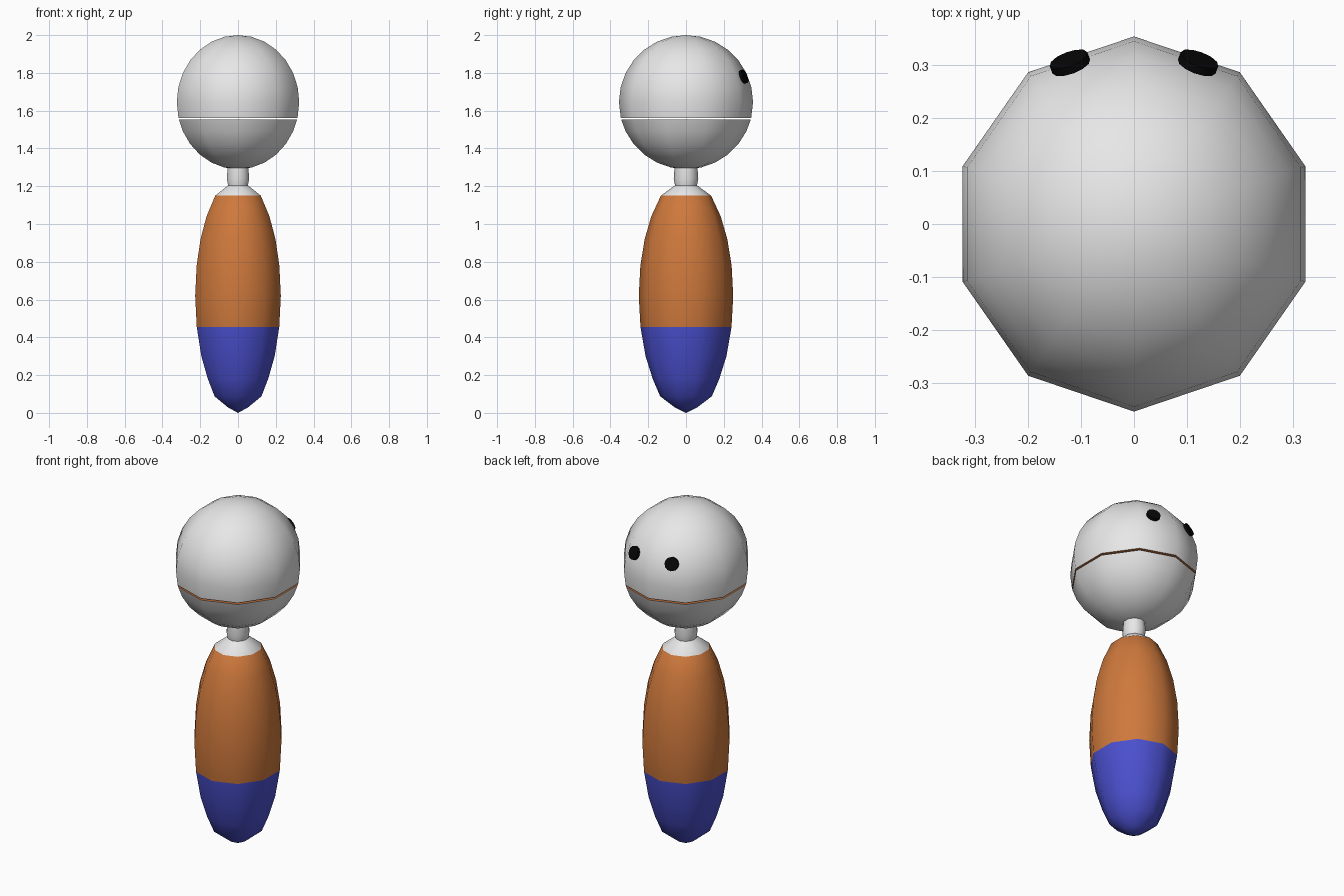
import bpy, bmesh, math
from mathutils import Vector

if "Cube" in bpy.data.objects:
    bpy.data.objects.remove(bpy.data.objects["Cube"])


def material(name, rgb):
    m = bpy.data.materials.new(name)
    m.diffuse_color = (*rgb, 1)
    m.use_nodes = True
    m.node_tree.nodes["Principled BSDF"].inputs["Base Color"].default_value = m.diffuse_color
    return m


WHITE = material("pale grey", (0.8, 0.8, 0.8))
ORANGE = material("orange", (0.62, 0.19, 0.045))
BLUE = material("blue", (0.07, 0.08, 0.62))
BLACK = material("black", (0.002, 0.002, 0.002))
SIDES = 10


def finish(name, bm, mats, rule):
    bmesh.ops.recalc_face_normals(bm, faces=bm.faces[:])
    for f in bm.faces:
        f.normal_update()
        f.material_index = rule(f)
    me = bpy.data.meshes.new(name)
    bm.to_mesh(me)
    bm.free()
    ob = bpy.data.objects.new(name, me)
    bpy.context.collection.objects.link(ob)
    for m in mats:
        me.materials.append(m)
    bpy.ops.object.select_all(action='DESELECT')
    ob.select_set(True)
    bpy.context.view_layer.objects.active = ob
    bpy.ops.object.shade_smooth_by_angle(angle=math.radians(50))
    return ob


def lathe(name, profile, squash, mats, rule):
    """Ten-sided turned shape from (radius, z) points, narrowed along x."""
    bm = bmesh.new()
    rings = []
    for r, z in profile:
        if r < 1e-4:
            rings.append([bm.verts.new((0, 0, z))] * SIDES)
        else:
            rings.append([bm.verts.new((r * squash * math.sin(a), r * math.cos(a), z))
                          for a in (2 * math.pi * i / SIDES for i in range(SIDES))])
    for low, high in zip(rings, rings[1:]):
        for i in range(SIDES):
            j = (i + 1) % SIDES
            corners = list(dict.fromkeys((low[i], low[j], high[j], high[i])))
            bm.faces.new(corners)
    return finish(name, bm, mats, rule)


# body: blue lower part, orange upper part, pale collar and neck
def oval(z):
    return 0.25 * math.sqrt(max(0, 1 - ((z - 0.62) / 0.62) ** 2))


body = [(0, 0.0), (0.06, 0.03), (0.137, 0.088)]
body += [(oval(z), z) for z in (0.18, 0.3, 0.455, 0.62, 0.78, 0.92, 1.04)]
body += [(0.133, 1.15), (0.058, 1.205), (0.065, 1.24), (0.06, 1.31), (0, 1.31)]


def body_color(f):
    z = f.calc_center_median().z
    return 0 if z < 0.455 else 1 if z < 1.15 else 2


lathe("body", body, 0.953, [BLUE, ORANGE, WHITE], body_color)

# head: ball split by a thin mouth gap with orange inner faces
R, CZ, RINGS = 0.355, 1.645, 14
GAP_LOW, GAP_HIGH = 1.552, 1.562


def ball(z):
    return math.sqrt(max(0, R * R - (z - CZ) ** 2))


levels = [CZ - R * math.cos(math.pi * i / RINGS) for i in range(RINGS + 1)]
jaw = [(ball(z), z) for z in levels if z < GAP_LOW - 0.02]
jaw += [(ball(GAP_LOW), GAP_LOW), (0, GAP_LOW)]
crown = [(0, GAP_HIGH), (ball(GAP_HIGH), GAP_HIGH)]
crown += [(ball(z), z) for z in levels if z > GAP_HIGH + 0.02]

lathe("lower_head", jaw, 0.96, [WHITE, ORANGE], lambda f: int(f.normal.z > 0.99))
lathe("upper_head", crown, 0.96, [WHITE, ORANGE], lambda f: int(f.normal.z < -0.99))

# eyes: small discs on the +y side of the head
for side, label in ((-1, "left"), (1, "right")):
    normal = Vector((0.33 * side, 0.88, 0.36)).normalized()
    bm = bmesh.new()
    bmesh.ops.create_cone(bm, cap_ends=True, segments=12, radius1=0.038,
                          radius2=0.038, depth=0.016)
    bm.transform(normal.to_track_quat('Z', 'Y').to_matrix().to_4x4())
    bmesh.ops.translate(bm, verts=bm.verts[:],
                        vec=Vector((0.124 * side, 0.312, 1.783)) - normal * 0.008)
    finish(label + "_eye", bm, [BLACK], lambda f: 0)
